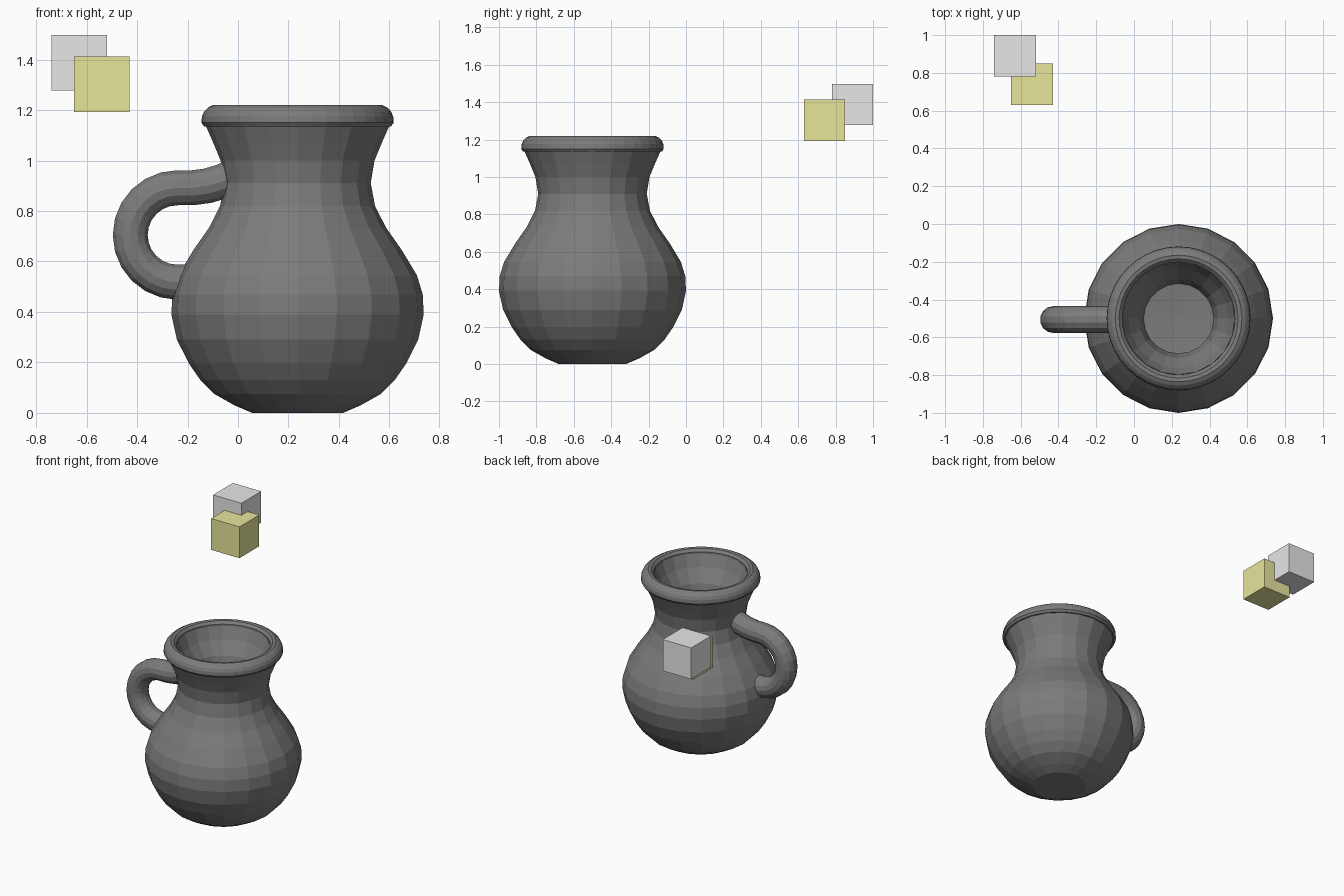
import bpy, bmesh, math
from mathutils import Matrix, Vector

cube = bpy.data.objects.get("Cube")
if cube:
    bpy.data.objects.remove(cube, do_unlink=True)

JUG_CENTRE = Vector((0.236, -0.5, 0))


def material(name, rgb):
    mat = bpy.data.materials.new(name)
    mat.use_nodes = True
    colour = (*rgb, 1)
    mat.diffuse_color = colour
    bsdf = next(n for n in mat.node_tree.nodes if n.type == 'BSDF_PRINCIPLED')
    bsdf.inputs["Base Color"].default_value = colour
    return mat


def add_object(name, bm, mat):
    bmesh.ops.recalc_face_normals(bm, faces=bm.faces)
    mesh = bpy.data.meshes.new(name)
    bm.to_mesh(mesh)
    bm.free()
    mesh.materials.append(mat)
    obj = bpy.data.objects.new(name, mesh)
    bpy.context.collection.objects.link(obj)
    return obj


def lathe(name, profile, steps, mat, closed=False):
    """Turn a list of (radius, height) points around the jug's axis."""
    bm = bmesh.new()
    verts = [bm.verts.new((r, 0, z)) for r, z in profile]
    pairs = list(zip(verts, verts[1:]))
    if closed:
        pairs.append((verts[-1], verts[0]))
    edges = [bm.edges.new(p) for p in pairs]
    bmesh.ops.spin(bm, geom=verts + edges, cent=(0, 0, 0), axis=(0, 0, 1),
                   angle=math.tau, steps=steps)
    bmesh.ops.remove_doubles(bm, verts=bm.verts, dist=0.0005)
    obj = add_object(name, bm, mat)
    obj.location = JUG_CENTRE
    return obj


def tube(name, path, radius, sides, mat):
    """Sweep a circle along a path lying in the xz plane."""
    bm = bmesh.new()
    rings = []
    for i, p in enumerate(path):
        along = (path[min(i + 1, len(path) - 1)] - path[max(i - 1, 0)]).normalized()
        across = Vector((0, 1, 0))
        up = along.cross(across)
        angles = [math.tau * k / sides for k in range(sides)]
        rings.append([bm.verts.new(p + radius * (across * math.cos(a) + up * math.sin(a)))
                      for a in angles])
    for a, b in zip(rings, rings[1:]):
        for k in range(sides):
            n = (k + 1) % sides
            bm.faces.new((a[k], a[n], b[n], b[k]))
    bm.faces.new(rings[0])
    bm.faces.new(rings[-1])
    return add_object(name, bm, mat)


def box(name, centre, size, mat):
    bm = bmesh.new()
    bmesh.ops.create_cube(bm, size=size, matrix=Matrix.Translation(centre))
    return add_object(name, bm, mat)


clay = material("dark_grey", (0.2, 0.2, 0.2))
pale = material("light_grey", (0.8, 0.8, 0.8))
straw = material("straw_yellow", (0.8, 0.79, 0.33))

# Jug body: outer wall going up, then the hollow inside going down
outer = [(0, 0), (0.18, 0), (0.25, 0.03), (0.33, 0.075), (0.385, 0.13), (0.43, 0.195),
         (0.478, 0.29), (0.5, 0.39), (0.496, 0.47), (0.473, 0.545), (0.413, 0.645),
         (0.35, 0.735), (0.307, 0.82), (0.29, 0.91), (0.305, 1.0), (0.336, 1.075),
         (0.365, 1.14)]
inner = [(0.298, 1.19), (0.265, 1.11), (0.21, 1.02), (0.185, 0.92), (0.21, 0.8),
         (0.31, 0.66), (0.38, 0.53), (0.4, 0.4), (0.36, 0.25), (0.27, 0.15),
         (0.18, 0.11), (0, 0.1)]
lathe("jug_body", outer + inner, 20, clay)

# Rounded rim
rim = [(0.3, 1.135), (0.37, 1.135), (0.381, 1.15), (0.379, 1.175), (0.37, 1.195),
       (0.355, 1.21), (0.335, 1.22), (0.315, 1.217), (0.298, 1.2)]
lathe("jug_rim", rim, 40, clay, closed=True)

# Handle: rising top end, half circle, short lower end
arc = [(-0.24 + 0.187 * math.cos(math.radians(a)), 0.705 + 0.187 * math.sin(math.radians(a)))
       for a in range(90, 271, 15)]
points = [(0.0, 0.945), (-0.06, 0.918), (-0.12, 0.9), (-0.18, 0.892)] + arc + [(-0.18, 0.518)]
tube("jug_handle", [Vector((x, -0.506, z)) for x, z in points], 0.071, 14, clay)

# Two floating cubes that overlap
box("grey_block", (-0.63, 0.89, 1.388), 0.22, pale)
box("yellow_block", (-0.54, 0.74, 1.303), 0.22, straw)
